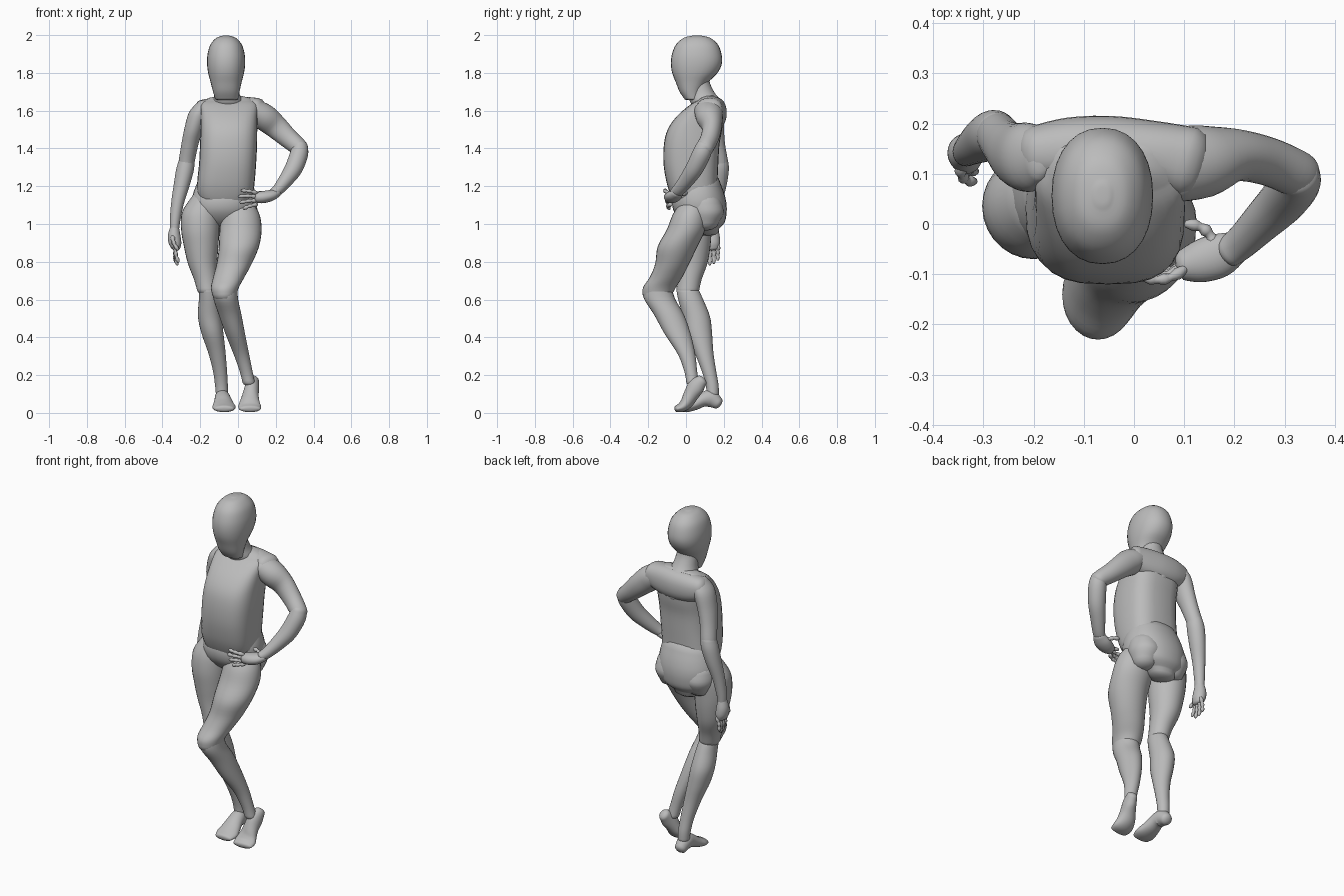
import bpy, bmesh, math
from mathutils import Vector

cube = bpy.data.objects.get("Cube")
if cube:
    bpy.data.objects.remove(cube, do_unlink=True)

grey = bpy.data.materials.new("mannequin grey")
grey.use_nodes = True
grey.diffuse_color = (0.5, 0.5, 0.5, 1)
grey.node_tree.nodes["Principled BSDF"].inputs["Base Color"].default_value = (0.5, 0.5, 0.5, 1)


def spline(rows, steps):
    """Catmull-Rom through rows of (x, y, z, rx, ry)."""
    p = [rows[0]] + list(rows) + [rows[-1]]
    out = []
    for i in range(1, len(p) - 2):
        for s in range(steps):
            t = s / steps
            out.append([0.5 * (2 * b + (c - a) * t + (2 * a - 5 * b + 4 * c - d) * t * t
                               + (3 * b - a - 3 * c + d) * t ** 3)
                        for a, b, c, d in zip(p[i - 1], p[i], p[i + 1], p[i + 2])])
    return out + [list(rows[-1])]


def tube(name, rows, ref=None, power=2.0, sides=28, steps=4, cap=0.6):
    """Loft rounded sections along a path: level sections, or square to the path if ref is given."""
    rings = spline(rows, steps)
    pts = [Vector(r[:3]) for r in rings]
    tan = [(pts[min(i + 1, len(pts) - 1)] - pts[max(i - 1, 0)]).normalized() for i in range(len(pts))]
    data = [(c, t, r[3], r[4]) for c, t, r in zip(pts, tan, rings)]

    # Domed ends
    def dome(d, sign):
        c, t, rx, ry = d
        h = cap * min(rx, ry) * sign
        return [(c + t * h * math.sin(a), t, rx * math.cos(a), ry * math.cos(a)) for a in (0.5, 1.0, 1.35)]
    data = dome(data[0], -1)[::-1] + data + dome(data[-1], 1)

    bm = bmesh.new()
    loops = []
    for c, t, rx, ry in data:
        u, v = Vector((1, 0, 0)), Vector((0, 1, 0))
        if ref:
            u = t.cross(Vector(ref)).normalized()
            v = u.cross(t)
        loop = []
        for k in range(sides):
            a = 2 * math.pi * k / sides
            ca, sa = math.cos(a), math.sin(a)
            e = 2 / power
            loop.append(bm.verts.new(c + u * rx * math.copysign(abs(ca) ** e, ca)
                                     + v * ry * math.copysign(abs(sa) ** e, sa)))
        loops.append(loop)
    for a, b in zip(loops, loops[1:]):
        for k in range(sides):
            n = (k + 1) % sides
            bm.faces.new((a[k], a[n], b[n], b[k]))
    bm.faces.new(loops[0][::-1])
    bm.faces.new(loops[-1])
    bmesh.ops.recalc_face_normals(bm, faces=bm.faces)
    for f in bm.faces:
        f.smooth = True
    me = bpy.data.meshes.new(name)
    bm.to_mesh(me)
    bm.free()
    me.materials.append(grey)
    ob = bpy.data.objects.new(name, me)
    bpy.context.collection.objects.link(ob)


def finger(name, start, end, bend, ref, r=0.0125):
    """Jointed finger: three beads along a bent line."""
    a, b, m = Vector(start), Vector(end), Vector(bend)
    rows = []
    for i in range(7):
        t = i / 6
        c = a.lerp(b, t) + m * 4 * t * (1 - t)
        w = (r if i % 2 else r * 0.66) * (1 - 0.15 * t)
        rows.append((*c, w, w))
    tube(name, rows, ref, sides=10, steps=2)


# Head and neck
tube("head", [(-.063, .058, 1.996, .02, .028), (-.063, .058, 1.985, .052, .071), (-.063, .058, 1.95, .083, .111),
              (-.063, .057, 1.90, .098, .131), (-.063, .055, 1.85, .101, .135), (-.063, .047, 1.80, .095, .120),
              (-.063, .032, 1.75, .082, .086), (-.062, .026, 1.70, .07, .06), (-.06, .035, 1.66, .06, .042)],
     power=2.2, cap=0.12)
tube("neck", [(-.063, .065, 1.79, .055, .055), (-.061, .071, 1.74, .06, .058), (-.058, .085, 1.69, .066, .07),
              (-.053, .11, 1.64, .08, .085), (-.048, .15, 1.57, .075, .06), (-.046, .165, 1.52, .04, .03)])

# Torso, shoulder yoke, pelvis and buttocks
tube("chest", [(-.045, .115, 1.655, .125, .052), (-.046, .1, 1.63, .15, .08), (-.047, .073, 1.57, .15, .122),
               (-.048, .047, 1.50, .15, .144), (-.05, .03, 1.42, .151, .147), (-.055, .026, 1.32, .151, .145),
               (-.064, .032, 1.22, .152, .135), (-.068, .045, 1.15, .145, .125), (-.07, .055, 1.10, .12, .11)],
     power=2.9)
tube("shoulder_yoke", [(-.2, .14, 1.595, .055, .062), (-.13, .145, 1.59, .067, .08), (-.045, .145, 1.588, .07, .086),
                       (.04, .138, 1.592, .067, .082), (.11, .122, 1.6, .072, .068)], ref=(0, 0, 1), power=2.3)
tube("pelvis", [(-.07, .07, 1.21, .15, .115), (-.073, .068, 1.16, .165, .135), (-.077, .07, 1.11, .172, .144),
                (-.08, .077, 1.06, .165, .138), (-.083, .092, 1.01, .14, .113), (-.09, .105, .975, .085, .07)],
     power=2.2)
for side, x, lift in (("left", .015, .012), ("right", -.165, 0)):
    tube(side + "_buttock", [(x, .1, 1.11 + lift, .08, .085), (x, .108, 1.05 + lift, .088, .093),
                             (x, .105, .995 + lift, .07, .07)])

# Right leg, standing
tube("right_thigh", [(-.18, .05, 1.13, .075, .08), (-.197, .04, 1.06, .1, .1), (-.2, .033, .97, .101, .103),
                     (-.195, .033, .88, .091, .096), (-.188, .03, .79, .077, .083), (-.172, .018, .71, .062, .066),
                     (-.162, .01, .65, .055, .06)])
tube("right_shin", [(-.157, .01, .645, .05, .06), (-.153, .025, .6, .054, .066), (-.15, .055, .51, .062, .072),
                    (-.135, .07, .42, .058, .068), (-.112, .095, .32, .046, .05), (-.095, .122, .22, .037, .038),
                    (-.088, .138, .15, .034, .034), (-.085, .142, .10, .032, .032)])
tube("right_foot", [(-.083, .168, .052, .033, .033), (-.083, .13, .075, .04, .046), (-.08, .09, .07, .044, .038),
                    (-.077, .045, .046, .054, .032), (-.074, .005, .03, .062, .026), (-.074, -.03, .022, .052, .018)],
     ref=(0, 0, 1))

# Left leg, knee forward and heel raised
tube("left_thigh", [(.005, .035, 1.11, .075, .065), (.014, .02, 1.05, .1, .09), (.014, .0, .97, .111, .102),
                    (.005, -.045, .88, .106, .105), (-.02, -.073, .79, .093, .09), (-.048, -.105, .72, .083, .086),
                    (-.069, -.14, .665, .074, .087), (-.072, -.152, .625, .064, .077)])
tube("left_shin", [(-.07, -.15, .655, .066, .076), (-.064, -.138, .6, .065, .082), (-.042, -.09, .52, .06, .079),
                   (-.015, -.045, .42, .052, .069), (.018, .003, .31, .041, .046), (.043, .025, .22, .034, .034),
                   (.057, .035, .16, .033, .033)])
tube("left_foot", [(.083, .084, .172, .028, .032), (.076, .054, .14, .036, .045), (.067, .028, .097, .043, .04),
                   (.062, .006, .057, .053, .034), (.062, -.02, .032, .061, .027), (.064, -.05, .021, .056, .018)],
     ref=(0, 0, 1))

# Right arm, hanging
tube("right_upper_arm", [(-.19, .13, 1.64, .028, .045), (-.208, .132, 1.59, .052, .068), (-.235, .138, 1.5, .05, .063),
                         (-.255, .155, 1.42, .045, .052), (-.27, .175, 1.34, .043, .046), (-.275, .18, 1.3, .04, .043)])
tube("right_forearm", [(-.272, .178, 1.34, .04, .044), (-.28, .178, 1.29, .047, .049), (-.297, .17, 1.21, .043, .046),
                       (-.32, .155, 1.11, .034, .036), (-.333, .145, 1.02, .028, .03), (-.336, .142, .97, .024, .027)])
tube("right_hand", [(-.336, .142, .985, .023, .026), (-.338, .142, .94, .033, .036), (-.334, .14, .9, .034, .04),
                    (-.33, .138, .875, .025, .036)])

# Left arm, bent with the hand at the hip
tube("left_upper_arm", [(.08, .118, 1.605, .06, .075), (.14, .125, 1.565, .07, .072), (.2, .137, 1.515, .063, .053),
                        (.265, .125, 1.455, .053, .048), (.318, .103, 1.41, .047, .047), (.33, .096, 1.395, .044, .045)],
     ref=(0, 1, 0))
tube("left_forearm", [(.327, .1, 1.415, .042, .044), (.323, .082, 1.37, .048, .049), (.295, .045, 1.295, .047, .047),
                      (.255, .005, 1.235, .039, .041), (.215, -.035, 1.185, .031, .035), (.19, -.055, 1.165, .027, .032)],
     ref=(0, 1, 0))
tube("left_hand", [(.205, -.045, 1.165, .032, .024), (.17, -.062, 1.15, .044, .03), (.13, -.075, 1.142, .042, .032),
                   (.1, -.082, 1.14, .032, .028)], ref=(0, 0, 1))

# Fingers and thumbs
for i, word in enumerate(("index", "middle", "ring", "little")):
    reach = (.085, .1, .092, .075)[i]
    y = .108 + .021 * i
    finger(f"right_{word}_finger", (-.332 + .004 * i, y, .885), (-.315 - .006 * i, y - .003, .885 - reach),
           (-.006, 0, 0), (0, 1, 0))
    z = 1.163 - .02 * i
    finger(f"left_{word}_finger", (.1, -.09 + .004 * i, z), (.105 - reach, -.106 + .006 * i, z + .014 - .012 * i),
           (0, -.012, .004), (0, 0, 1))
finger("right_thumb", (-.345, .115, .935), (-.318, .085, .865), (-.008, -.008, 0), (0, 1, 0), .013)
finger("left_thumb", (.16, -.045, 1.155), (.105, .0, 1.165), (.01, .01, 0), (0, 0, 1), .014)
